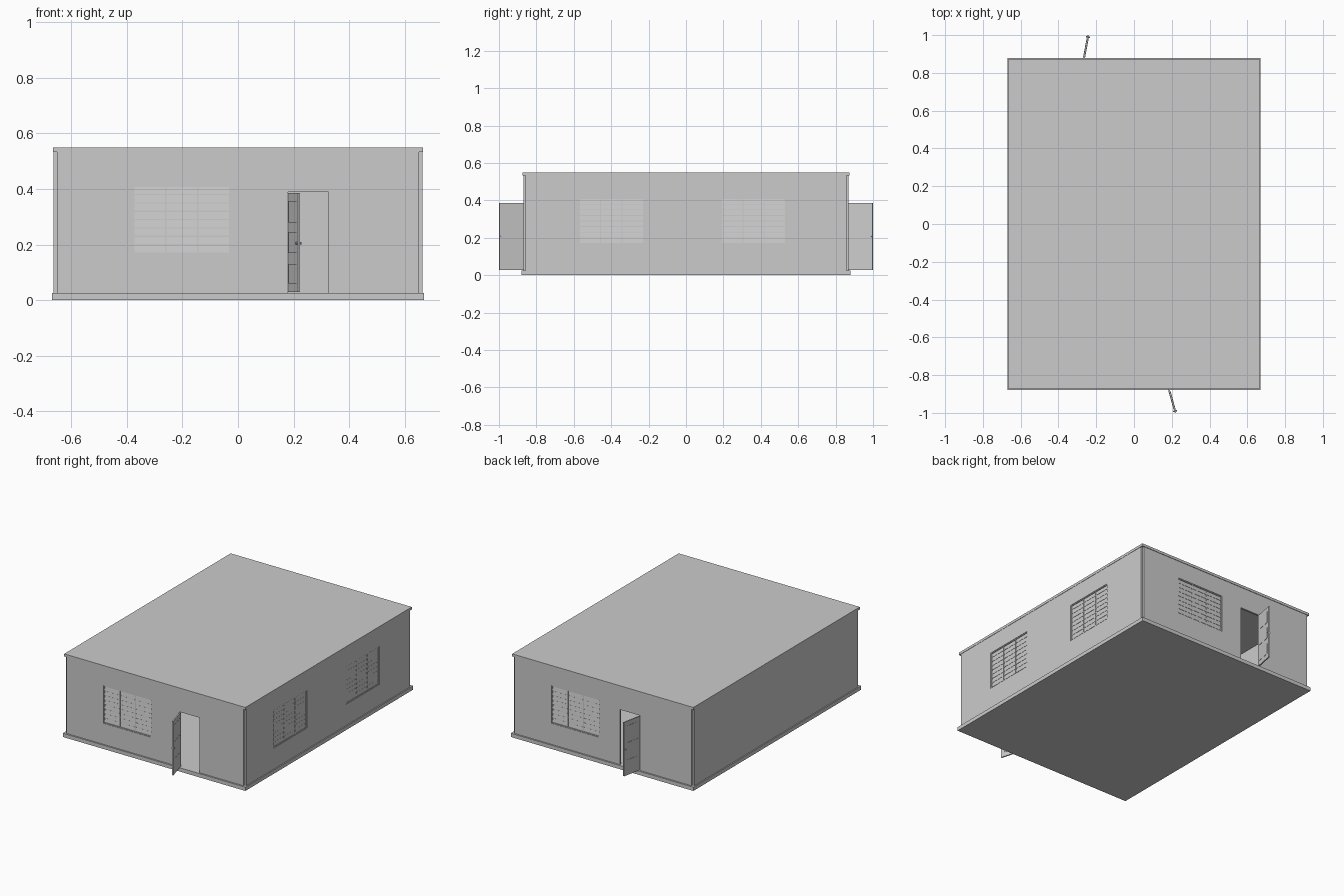
import bpy, bmesh, math
from mathutils import Matrix, Vector

cube = bpy.data.objects.get("Cube")
if cube:
    bpy.data.objects.remove(cube)

grey = bpy.data.materials.new("plain_grey")
grey.use_nodes = True
grey.diffuse_color = (0.6, 0.6, 0.6, 1)
grey.node_tree.nodes["Principled BSDF"].inputs["Base Color"].default_value = (0.6, 0.6, 0.6, 1)

HALF_X, HALF_Y = 0.663, 0.87      # outer wall planes
THICK = 0.0125                    # wall thickness
FLOOR, CEILING = 0.025, 0.533
SILL, LINTEL, DOOR_TOP = 0.165, 0.415, 0.39


def finish(name, bm, matrix=Matrix()):
    bmesh.ops.recalc_face_normals(bm, faces=bm.faces)
    mesh = bpy.data.meshes.new(name)
    bm.to_mesh(mesh)
    bm.free()
    mesh.materials.append(grey)
    obj = bpy.data.objects.new(name, mesh)
    obj.matrix_world = matrix
    bpy.context.collection.objects.link(obj)
    return obj


def add_box(bm, low, high, tilt=0):
    low, high = Vector(low), Vector(high)
    size = high - low
    m = (Matrix.Translation((low + high) / 2) @ Matrix.Rotation(tilt, 4, 'X')
         @ Matrix.Diagonal((*size, 1)))
    bmesh.ops.create_cube(bm, size=1, matrix=m)


def box(name, low, high):
    bm = bmesh.new()
    add_box(bm, low, high)
    return finish(name, bm)


def wall(name, half, openings, matrix):
    """Wall along local x with its outer face on local y = 0, facing -y."""
    us = sorted({-half, half, *(v for o in openings for v in o[:2])})
    zs = sorted({FLOOR, CEILING, *(v for o in openings for v in o[2:])})
    bm = bmesh.new()
    for u0, u1 in zip(us, us[1:]):
        for z0, z1 in zip(zs, zs[1:]):
            u, z = (u0 + u1) / 2, (z0 + z1) / 2
            if not any(o[0] < u < o[1] and o[2] < z < o[3] for o in openings):
                bm.faces.new([bm.verts.new((a, THICK / 2, b)) for a, b in
                              ((u0, z0), (u1, z0), (u1, z1), (u0, z1))])
    bmesh.ops.remove_doubles(bm, verts=bm.verts, dist=0.0001)
    obj = finish(name, bm, matrix)
    mod = obj.modifiers.new("thickness", 'SOLIDIFY')
    mod.thickness, mod.offset = THICK, 0


def window(name, u0, u1, matrix, columns=3, rows=8):
    """Pane, frame bars and tilted louvres set inside a wall opening."""
    bm = bmesh.new()
    add_box(bm, (u0, 0.008, SILL), (u1, 0.011, LINTEL))
    bar = 0.005
    width = (u1 - u0 - bar) / columns
    for i in range(columns + 1):
        u = u0 + i * width
        add_box(bm, (u, 0.003, SILL), (u + bar, 0.009, LINTEL))
    for z in (SILL, LINTEL - bar):
        add_box(bm, (u0, 0.003, z), (u1, 0.009, z + bar))
    step = (LINTEL - SILL - 2 * bar) / rows
    for r in range(rows):
        z = SILL + bar + r * step
        add_box(bm, (u0 + bar, 0.0055, z + 0.002),
                (u1 - bar, 0.007, z + step - 0.002), math.radians(-8))
    finish(name, bm, matrix)


def door(name, hinge, tip):
    """Open leaf from hinge to tip with three raised panels on each face."""
    hinge, tip = Vector(hinge), Vector(tip)
    run = tip - hinge
    length = run.length
    matrix = (Matrix.Translation((*hinge, 0))
              @ Matrix.Rotation(math.atan2(run.y, run.x), 4, 'Z'))
    bm = bmesh.new()
    add_box(bm, (0, -0.004, FLOOR + 0.004), (length, 0.004, DOOR_TOP - 0.004))
    for z0, z1 in ((0.06, 0.13), (0.17, 0.245), (0.28, 0.357)):
        add_box(bm, (0.018, -0.0055, z0), (length - 0.018, 0.0055, z1))
    # round handle on both faces
    bmesh.ops.create_cone(bm, cap_ends=True, segments=10, radius1=0.004, radius2=0.004,
                          depth=0.022, matrix=Matrix.Translation((length - 0.009, 0, 0.205))
                          @ Matrix.Rotation(math.pi / 2, 4, 'X'))
    finish(name, bm, matrix)


# Floor slab and flat roof
box("floor_slab", (-0.67, -0.88, 0), (0.67, 0.88, FLOOR))
box("roof_slab", (-0.665, -0.873, CEILING), (0.665, 0.873, 0.55))

# Walls: each side gets window spans and an optional door span, in its own outward frame
sides = {
    "front": (0, HALF_X - THICK, HALF_Y, [(-0.378, -0.028)], (0.18, 0.325)),
    "left": (90, HALF_Y - THICK, HALF_X, [(-0.573, -0.225), (0.188, 0.535)], None),
    "back": (180, HALF_X - THICK, HALF_Y, [(-0.378, -0.028)], (0.125, 0.27)),
    "right": (270, HALF_Y - THICK, HALF_X, [], None),
}
for side, (angle, half, distance, windows, doorway) in sides.items():
    matrix = (Matrix.Rotation(math.radians(angle), 4, 'Z')
              @ Matrix.Translation((0, -distance, 0)))
    openings = [(a, b, SILL, LINTEL) for a, b in windows]
    if doorway:
        openings.append((*doorway, FLOOR, DOOR_TOP))
    wall(side + "_wall", half, openings, matrix)
    for i, (a, b) in enumerate(windows):
        window(f"{side}_window_{i + 1}", a, b, matrix)

# Doors standing open
door("front_door", (0.183, -0.868), (0.22, -0.999))
door("back_door", (-0.267, 0.868), (-0.242, 0.999))
